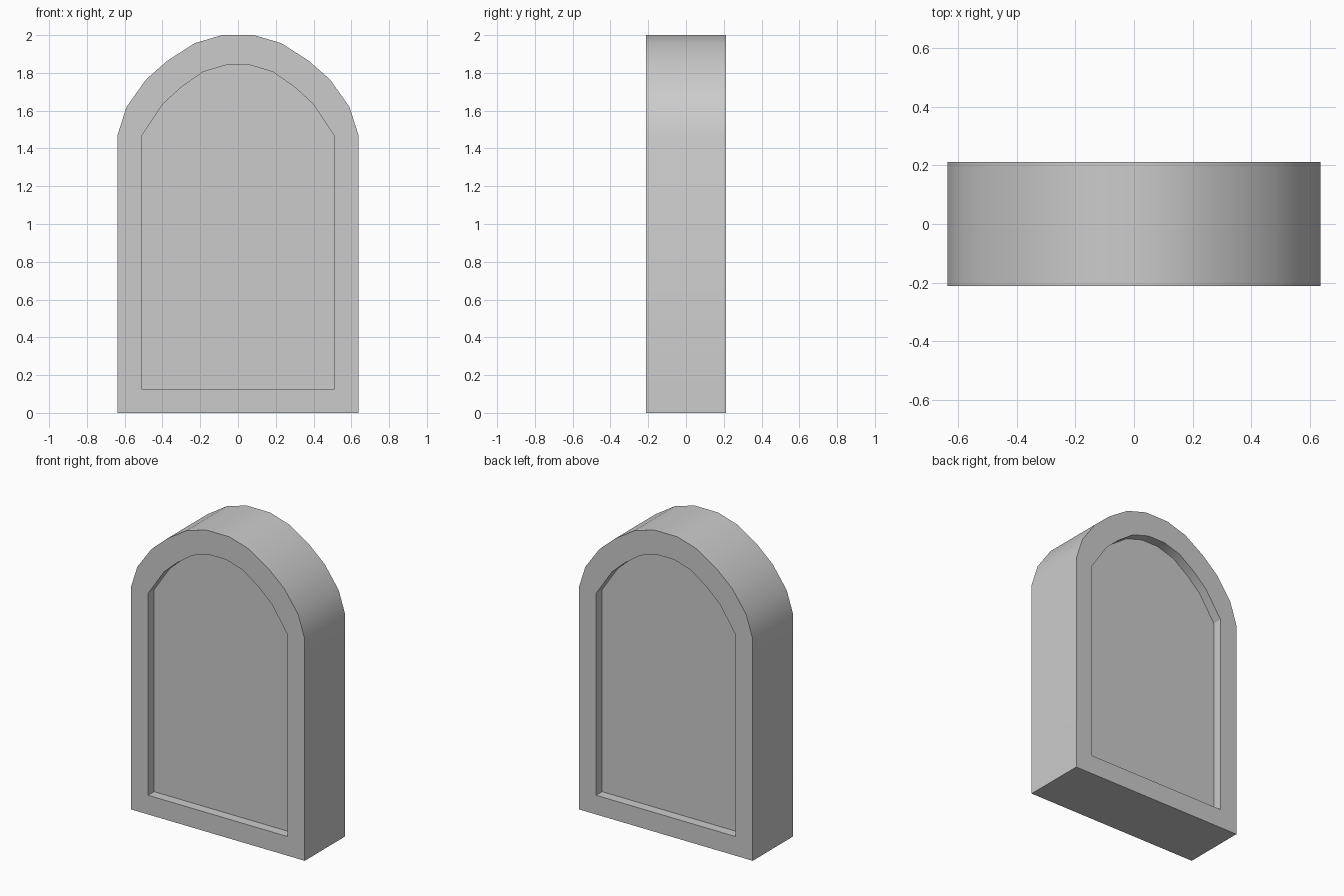
import bpy, bmesh, math

if "Cube" in bpy.data.objects:
    bpy.data.objects.remove(bpy.data.objects["Cube"])

HALF_DEPTH = 0.212
RECESS = 0.063

# Right half of each arched outline, from bottom corner to crown (x, z)
OUTER = [(0.638, 0), (0.638, 1.47), (0.59, 1.62), (0.488, 1.764),
         (0.373, 1.865), (0.23, 1.957), (0.085, 2.0)]
INNER = [(0.511, 0.127), (0.511, 1.466), (0.396, 1.637), (0.303, 1.722),
         (0.185, 1.805), (0.062, 1.842)]


def ring(bm, half, y):
    """Closed, mirrored outline at depth y; returns verts and edges."""
    pts = half + [(-x, z) for x, z in reversed(half)]
    vs = [bm.verts.new((x, y, z)) for x, z in pts]
    es = [bm.edges.new((vs[i - 1], vs[i])) for i in range(len(vs))]
    return vs, es


def walls(bm, a, b):
    for i in range(len(a)):
        bm.faces.new((a[i - 1], a[i], b[i], b[i - 1]))


bm = bmesh.new()
outer_rings = []
for side in (-1, 1):
    y = side * HALF_DEPTH
    outer, outer_edges = ring(bm, OUTER, y)
    rim, rim_edges = ring(bm, INNER, y)
    floor, _ = ring(bm, INNER, side * (HALF_DEPTH - RECESS))
    # Flat frame face around the opening
    bmesh.ops.triangle_fill(bm, edges=outer_edges + rim_edges,
                            use_beauty=True, normal=(0, side, 0))
    # Recess walls and sunken panel
    walls(bm, rim, floor)
    bm.faces.new(floor)
    outer_rings.append(outer)

# Outer rim joining front and back
walls(bm, *outer_rings)
bmesh.ops.recalc_face_normals(bm, faces=bm.faces)

mesh = bpy.data.meshes.new("arched_window")
bm.to_mesh(mesh)
bm.free()
window = bpy.data.objects.new("arched_window", mesh)
bpy.context.collection.objects.link(window)

# Smooth arch, crisp frame edges
bpy.context.view_layer.objects.active = window
window.select_set(True)
bpy.ops.object.shade_smooth_by_angle(angle=math.radians(30))
